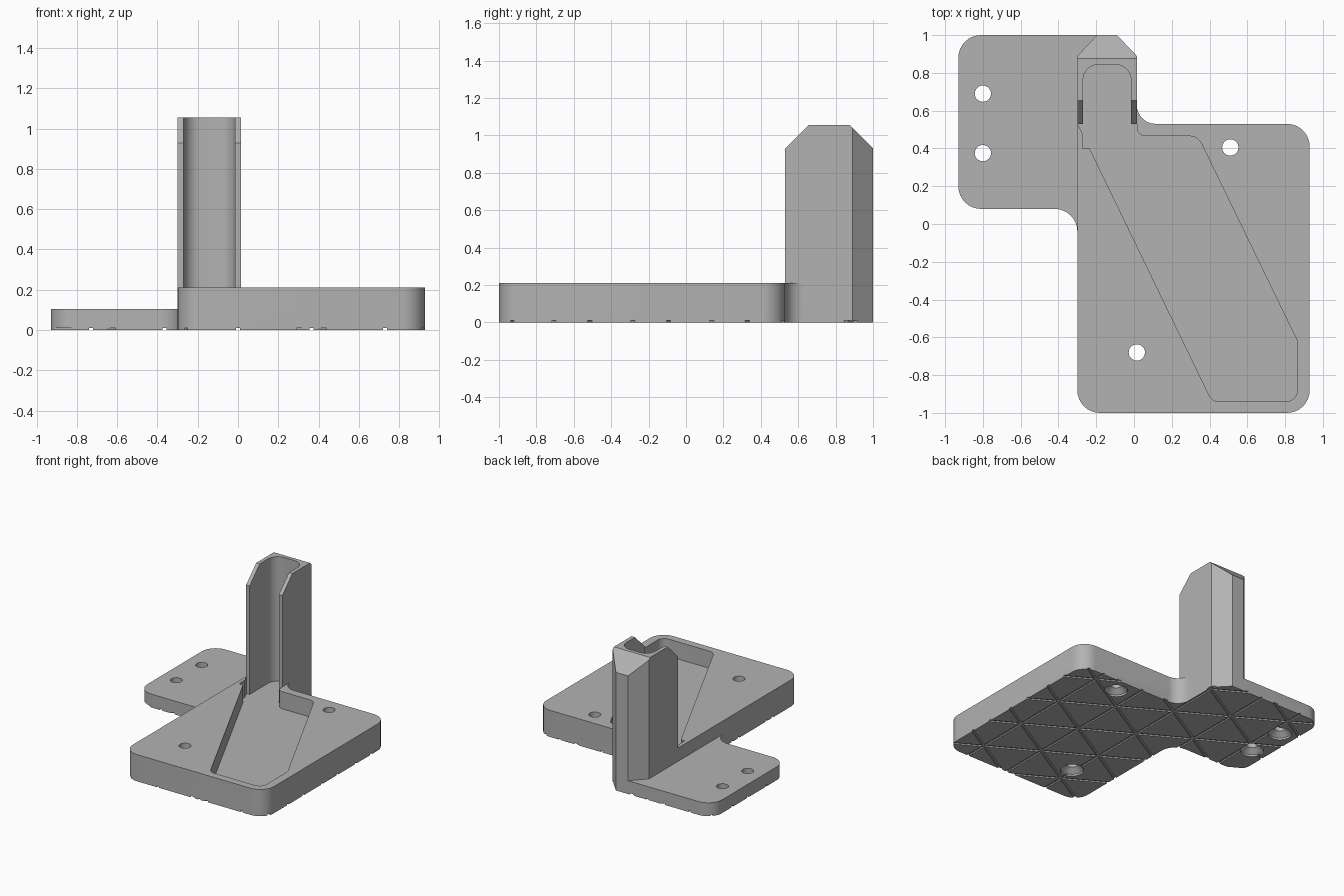
import bpy, bmesh, math
from mathutils import Vector, Matrix

cube = bpy.data.objects.get("Cube")
if cube:
    bpy.data.objects.remove(cube, do_unlink=True)

grey = bpy.data.materials.new("plain grey")
grey.use_nodes = True
grey.diffuse_color = (0.45, 0.45, 0.45, 1)
grey.node_tree.nodes["Principled BSDF"].inputs["Base Color"].default_value = (0.45, 0.45, 0.45, 1)


def rounded(corners, steps=8):
    """Outline from (x, y, radius) corners, each radius turned into an arc."""
    pts = []
    for i, (x, y, r) in enumerate(corners):
        p = Vector((x, y))
        if r == 0:
            pts.append(p)
            continue
        a = (Vector(corners[i - 1][:2]) - p).normalized()
        b = (Vector(corners[(i + 1) % len(corners)][:2]) - p).normalized()
        half = a.angle(b) / 2
        centre = p + (a + b).normalized() * (r / math.sin(half))
        start = p + a * (r / math.tan(half)) - centre
        end = p + b * (r / math.tan(half)) - centre
        sweep = math.atan2(start.x * end.y - start.y * end.x, start.dot(end))
        for k in range(steps + 1):
            pts.append(centre + Matrix.Rotation(sweep * k / steps, 2) @ start)
    return pts


def finish(bm, name):
    bmesh.ops.recalc_face_normals(bm, faces=bm.faces)
    mesh = bpy.data.meshes.new(name)
    bm.to_mesh(mesh)
    bm.free()
    mesh.materials.append(grey)
    ob = bpy.data.objects.new(name, mesh)
    bpy.context.collection.objects.link(ob)
    return ob


def prism(name, pts, low, high, place=lambda u, v, w: (u, v, w)):
    """Extrude an outline between two levels."""
    bm = bmesh.new()
    rings = [[bm.verts.new(place(p[0], p[1], w)) for p in pts] for w in (low, high)]
    for ring in rings:
        bm.faces.new(ring)
    for i in range(len(pts)):
        bm.faces.new((rings[0][i - 1], rings[0][i], rings[1][i], rings[1][i - 1]))
    return finish(bm, name)


def lathe_cutter(name, x, y, profile, sides=32):
    """Round solid on a vertical axis from (radius, z) pairs."""
    bm = bmesh.new()
    rings = [[bm.verts.new((x + r * math.cos(math.tau * k / sides),
                            y + r * math.sin(math.tau * k / sides), z))
              for k in range(sides)] for r, z in profile]
    bm.faces.new(rings[0])
    bm.faces.new(rings[-1])
    for lo, hi in zip(rings, rings[1:]):
        for k in range(sides):
            bm.faces.new((lo[k - 1], lo[k], hi[k], hi[k - 1]))
    return finish(bm, name)


def combine(target, tool, operation):
    mod = target.modifiers.new("combine", 'BOOLEAN')
    mod.operation, mod.solver, mod.object = operation, 'EXACT', tool
    bpy.context.view_layer.objects.active = target
    bpy.ops.object.modifier_apply(modifier=mod.name)
    bpy.data.objects.remove(tool, do_unlink=True)


L, R, F, B = -0.30, 0.015, 0.53, 1.0     # column sides, front and back
TOP, FLOOR = 0.21, 0.075                 # thick plate top and pocket floor

# Thin plate covering the whole footprint
bracket = prism("bracket", rounded([
    (-0.93, 0.08, 0.12), (L, 0.08, 0.12), (L, -1, 0.12), (0.93, -1, 0.12),
    (0.93, F, 0.12), (R, F, 0.1), (R, 0.89, 0), (-0.09, B, 0), (-0.93, B, 0.12)]), 0, 0.105)

# Thick plate
thick_plate = prism("thick_plate", rounded([
    (L, -1, 0.12), (0.93, -1, 0.12), (0.93, F, 0.12), (R, F, 0.1), (R, 0.7, 0), (L, 0.7, 0)]), 0, TOP)
combine(bracket, thick_plate, 'UNION')

# Column with bevelled back corners, its top trimmed to a side profile
column = prism("column", [(L, F), (R, F), (R, 0.89), (-0.09, B), (-0.195, B), (L, 0.89)], 0, 1.2)
side_profile = prism("side_profile", [
    (F - 0.1, -0.1), (B + 0.1, -0.1), (B + 0.1, 0.83), (0.875, 1.055), (0.655, 1.055), (F - 0.1, 0.83)],
    -0.6, 0.6, lambda y, z, x: (x, y, z))
combine(column, side_profile, 'INTERSECT')
combine(bracket, column, 'UNION')

# Slot in the column and the slanted pocket it opens into
pocket = prism("pocket", rounded([
    (L + 0.002, F, 0), (0.414, -0.94, 0.06), (0.865, -0.94, 0.06), (0.865, -0.62, 0.04),
    (0.338, 0.465, 0.07), (R, 0.465, 0.045), (R, F, 0)]), FLOOR, 0.4)
slot = prism("slot", rounded([
    (-0.27, 0.4, 0), (-0.015, 0.4, 0), (-0.015, 0.845, 0.085), (-0.27, 0.845, 0.085)]), FLOOR, 1.3)
combine(bracket, pocket, 'DIFFERENCE')
combine(bracket, slot, 'DIFFERENCE')

# Screw holes, widened underneath
for x, y in [(-0.8, 0.69), (-0.8, 0.375), (0.51, 0.405), (0.015, -0.68)]:
    hole = lathe_cutter("screw_hole", x, y, [(0.085, -0.05), (0.085, 0.015), (0.043, 0.05), (0.043, 0.5)])
    combine(bracket, hole, 'DIFFERENCE')

# Triangular grid of shallow grooves underneath
PITCH = 0.365
for angle in (90, 30, -30):
    turn = Matrix.Rotation(math.radians(angle), 2)
    for k in range(-4, 5):
        mid = k * PITCH
        ends = [(-2, mid - 0.01), (2, mid - 0.01), (2, mid + 0.01), (-2, mid + 0.01)]
        pts = [turn @ Vector(e) + Vector((0, 0.022)) for e in ends]
        combine(bracket, prism("groove", pts, -0.05, 0.01), 'DIFFERENCE')

bpy.ops.object.select_all(action='DESELECT')
bracket.select_set(True)
bpy.context.view_layer.objects.active = bracket
bpy.ops.object.shade_smooth_by_angle(angle=math.radians(25))
